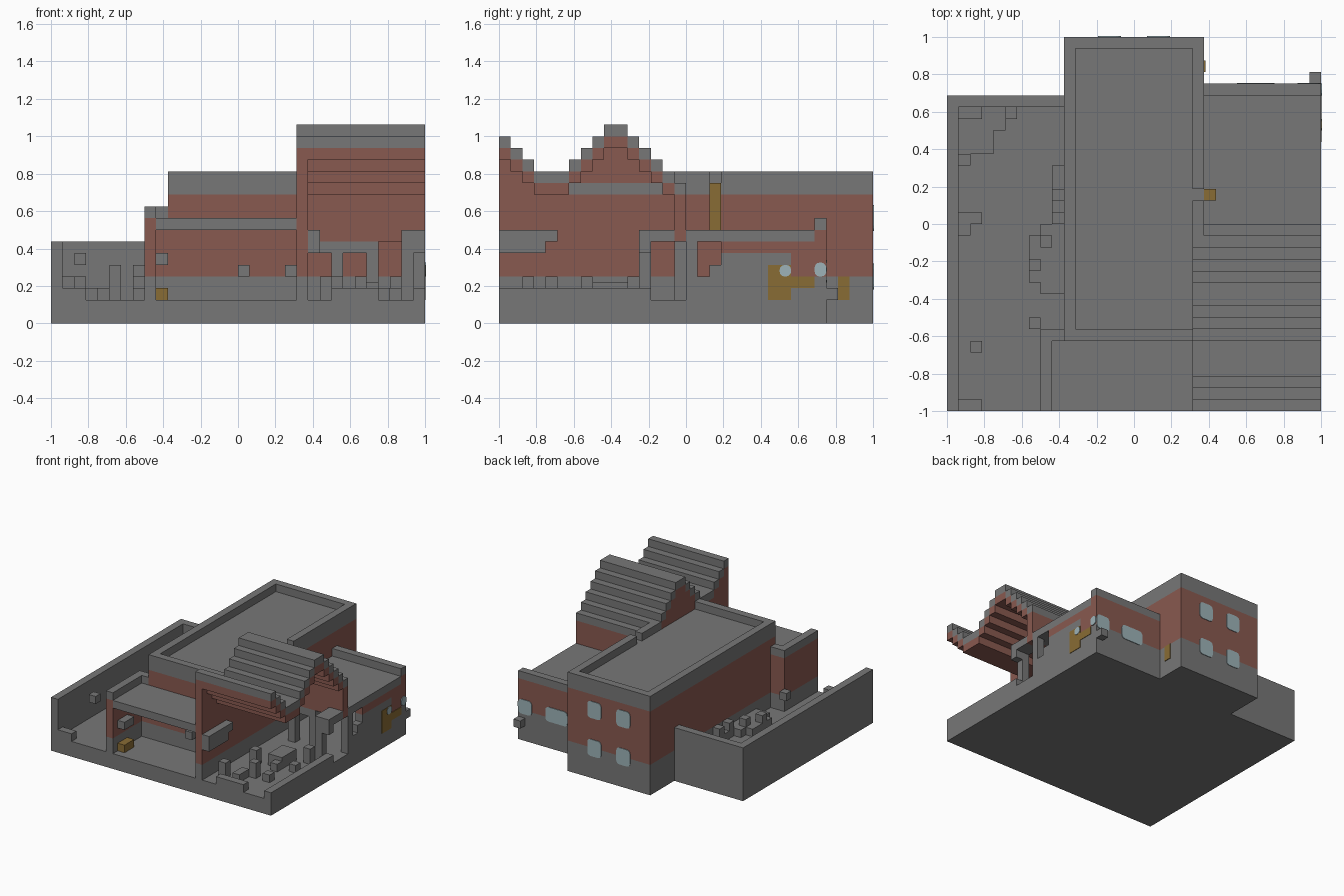
import bpy, bmesh
from mathutils import Vector

U = 1 / 16          # one building block

if "Cube" in bpy.data.objects:
    bpy.data.objects.remove(bpy.data.objects["Cube"])


def make_material(name, rgb):
    mat = bpy.data.materials.new(name)
    mat.use_nodes = True
    mat.diffuse_color = (*rgb, 1)
    mat.node_tree.nodes["Principled BSDF"].inputs["Base Color"].default_value = (*rgb, 1)
    return mat


STONE = make_material("grey stone", (.185, .185, .185))
BRICK = make_material("red brick", (.25, .1, .08))
WOOD = make_material("brown wood", (.25, .15, .035))
GLASS = make_material("pale blue glass", (.34, .45, .48))


def part(name, mat, *boxes, round_axis=None):
    """One object made of boxes, each given as x range, y range, z range."""
    bm = bmesh.new()
    for x, y, z in boxes:
        verts = bmesh.ops.create_cube(bm, size=1)["verts"]
        ranges = (x, y, z)
        for v in verts:
            v.co = Vector([r[0] if c < 0 else r[1] for c, r in zip(v.co, ranges)]) * U
        if round_axis is not None:
            edges = {e for v in verts for e in v.link_edges}
            along = [e for e in edges
                     if abs((e.verts[0].co - e.verts[1].co).normalized()[round_axis]) > .9]
            bmesh.ops.bevel(bm, geom=along, offset=U * .45, segments=3,
                            profile=.5, affect='EDGES')
    mesh = bpy.data.meshes.new(name)
    bm.to_mesh(mesh)
    bm.free()
    mesh.materials.append(mat)
    obj = bpy.data.objects.new(name, mesh)
    bpy.context.collection.objects.link(obj)
    return obj


def cell(x, y, z, height=1):
    """Box on one block of floor."""
    return (x, x + 1), (y, y + 1), (z, z + height)


def banded(name, x, y, *bands):
    """Wall split into coloured horizontal layers."""
    for i, (low, high, mat) in enumerate(bands):
        part(f"{name}_{i + 1}", mat, (x, y, (low, high)))


# Ground slab and yard walls
part("ground_slab", STONE, ((-16, 16), (-16, 11), (0, 2)))
part("yard_walls", STONE,
     ((-16, -15), (-16, 11), (2, 7)),
     ((-15, -6), (10, 11), (2, 7)))
part("yard_kerb", STONE, ((-15, -13), (-16, -15), (2, 3)))

# Main building with a recessed flat roof
banded("main_building", (-6, 6), (-10, 16),
       (0, 4, STONE), (4, 11, BRICK), (11, 12, STONE))
part("main_parapet", STONE,
     ((-6, -5), (-10, 16), (12, 13)),
     ((-5, 5), (-10, -9), (12, 13)),
     ((-5, 5), (15, 16), (12, 13)),
     ((5, 6), (-2, 2), (12, 13)),
     ((5, 6), (3, 16), (12, 13)))
part("back_windows", GLASS,
     *[((x - 1, x + 1), (15.9, 16.08), (z - 1.1, z + 1.1))
       for x in (-2.1, 2.1) for z in (4, 9)], round_axis=1)
part("side_door", WOOD, ((5.9, 6.1), (13, 14), (2, 4)))
part("roof_door", WOOD, ((6, 7), (2, 3), (8, 12)))

# Front porch
bands = (2, 4, STONE), (4, 9, BRICK), (9, 10, STONE)
banded("porch_side_wall", (-8, -7), (-16, -9), *bands)
banded("porch_back_wall", (-7, -6), (-10, -9), *bands)
part("porch_roof", STONE, ((-7, 5), (-16, -10), (8, 9)))
part("porch_shelf", STONE, ((-7, -6), (-15, -13), (5, 6)))
part("porch_bench", WOOD, ((-7, -6), (-15, -13), (2, 3)))
part("porch_wall_lamps", STONE, cell(0, -11, 4), cell(4, -11, 4))

# Stepped roof: two layers follow the rise and fall, with a wall under its inner end
tops = [16, 15, 14, 13, 13, 13, 14, 15, 16, 17, 17, 16, 15, 14, 13]
tiles, lining, wall_base, wall_top = [], [], [], []
for y, top in enumerate(tops, -16):
    start = 6 if y > -3 else 5
    span = (y, y + 1)
    tiles.append(((start, 16), span, (top - 1, top)))
    lining.append(((start, 16), span, (top - 2, top - 1)))
    if y < -10:
        wall_base.append(((5, 6), span, (2, 4)))
        wall_top.append(((5, 6), span, (4, top - 2)))
    elif y < -2:
        wall_top.append(((5, 6), span, (12, max(top - 2, 13))))
tiles.append(((6, 16), (-1, 0), (11, 12)))
part("stepped_roof_tiles", STONE, *tiles)
part("stepped_roof_lining", BRICK, *lining)
part("gable_wall_base", STONE, *wall_base)
part("gable_wall", BRICK, *wall_top)
part("roof_end_wall", BRICK, ((6, 16), (-1, 0), (7, 11)))

# Patio under the stepped roof
part("patio_beams", STONE,
     ((6, 7), (-16, -12), (6, 7)),
     ((6, 7), (-16, -11), (7, 8)),
     ((14, 16), (-4, -1), (7, 8)),
     ((14, 16), (-4, -3), (6, 7)),
     ((6, 12), (-1, 0), (6, 7)))
part("patio_posts", STONE,
     cell(14, -4, 2, 4), cell(15, 0, 2, 5),
     *[cell(x, -1, 2, 4) for x in (8, 11)])
part("patio_kerb", STONE,
     ((15, 16), (-16, -3), (2, 3)),
     ((8, 12), (-16, -15), (2, 3)))
part("patio_seats", STONE,
     *[cell(x, y, 2, h) for x, y, h in
       ((7, -14, 2), (10, -12, 2), (12, -12, 1), (8, -9, 2),
        (11, -9, 1), (13, -8, 1), (13, -5, 2))])
part("patio_tables", STONE,
     ((10, 12), (-8, -5), (2, 3.5)), ((9, 10), (-14, -12), (2, 3)))

# Side wing
part("wing_base", STONE, ((6, 16), (11, 12), (0, 4)), ((15, 16), (1, 11), (2, 4)))
banded("wing_back_wall", (6, 16), (11, 12), (4, 8, BRICK), (8, 9, STONE))
part("wing_side_stone", STONE, ((15, 16), (3, 9), (4, 6)), cell(15, 2, 4))
part("wing_side_brick", BRICK,
     ((15, 16), (9, 11), (4, 6)), ((15, 16), (3, 11), (6, 7)))
part("wing_roof", STONE, ((6, 16), (0, 11), (7, 8)))
part("wing_corner_block", STONE, cell(15, 12, 2))
part("wing_wood_panels", WOOD,
     ((15.9, 16.06), (7, 9), (2, 5)), ((15.9, 16.06), (9, 11), (3, 4)))
part("wing_side_windows", GLASS,
     ((15.9, 16.1), (8, 9), (4, 5)),
     ((15.9, 16.1), (11, 12), (4, 5.2)), round_axis=0)
part("wing_back_windows", GLASS,
     ((14, 15.95), (11.9, 12.08), (3.5, 5.4)),
     ((8.8, 12), (11.9, 12.08), (3.5, 5.4)), round_axis=1)

# Yard planting blocks and lamps
part("yard_lamps", STONE, cell(-14, -11, 5), cell(-9, -9, 4))
part("yard_corner_blocks", STONE,
     ((-15, -13), (9, 10), (2, 4)), ((-15, -11), (8, 9), (2, 3)),
     ((-13, -11), (9, 10), (2, 3)), ((-15, -12), (6, 8), (2, 3)),
     ((-15, -14), (5, 6), (2, 4)), ((-15, -14), (-1, 1), (2, 3)),
     cell(-14, 0, 2), cell(-11, 9, 2, 3))
part("yard_path_blocks", STONE,
     ((-7, -6), (-6, 5), (2, 3)), ((-8, -7), (-6, 0), (2, 3)),
     ((-9, -8), (-5, -1), (2, 3)),
     *[cell(-7, y, 3) for y in (0, 2)], cell(-8, -2, 3), cell(-9, -4, 3))
